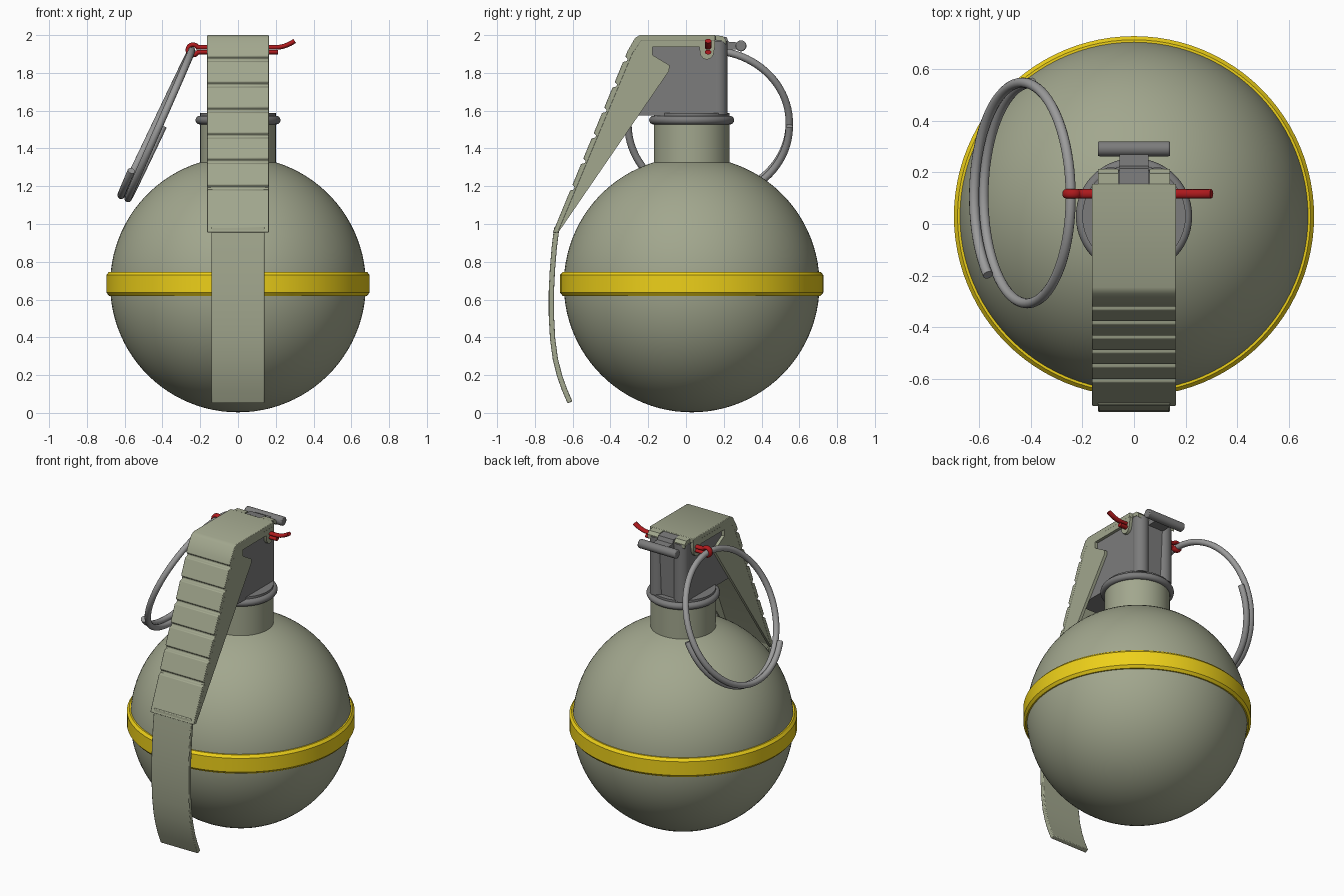
import bpy, bmesh
from math import sin, cos, pi, radians, sqrt, hypot
from mathutils import Vector

if "Cube" in bpy.data.objects:
    bpy.data.objects.remove(bpy.data.objects["Cube"])

CY = 0.03  # body axis position in y


def material(name, rgb):
    m = bpy.data.materials.new(name)
    m.diffuse_color = (*rgb, 1)
    m.use_nodes = True
    m.node_tree.nodes["Principled BSDF"].inputs["Base Color"].default_value = m.diffuse_color
    return m


GREEN = material("olive_green", (0.36, 0.385, 0.27))
YELLOW = material("yellow", (0.85, 0.63, 0.01))
RED = material("red", (0.42, 0.01, 0.012))
DARK = material("dark_grey", (0.2, 0.2, 0.2))
STEEL = material("steel_grey", (0.33, 0.33, 0.33))


def finish(name, bm, mat, bevel=0.0):
    bmesh.ops.remove_doubles(bm, verts=bm.verts, dist=1e-5)
    bmesh.ops.recalc_face_normals(bm, faces=bm.faces)
    me = bpy.data.meshes.new(name)
    bm.to_mesh(me)
    bm.free()
    ob = bpy.data.objects.new(name, me)
    bpy.context.collection.objects.link(ob)
    me.materials.append(mat)
    bpy.ops.object.select_all(action='DESELECT')
    ob.select_set(True)
    bpy.context.view_layer.objects.active = ob
    bpy.ops.object.shade_smooth_by_angle(angle=radians(32))
    if bevel:
        b = ob.modifiers.new("bevel", 'BEVEL')
        b.width, b.segments, b.limit_method = bevel, 2, 'ANGLE'
        b.angle_limit = radians(40)
    return ob


def lathe(name, profile, mat, closed=False, steps=96):
    """Spin (radius, z) points round the body axis."""
    bm = bmesh.new()
    vs = [bm.verts.new((r, CY, z)) for r, z in profile]
    pairs = list(zip(vs, vs[1:])) + ([(vs[-1], vs[0])] if closed else [])
    es = [bm.edges.new(p) for p in pairs]
    bmesh.ops.spin(bm, geom=vs + es, cent=(0, CY, 0), axis=(0, 0, 1),
                   angle=2 * pi, steps=steps, use_merge=True)
    return finish(name, bm, mat)


def prism(name, outline, x0, x1, mat, bevel=0.0):
    """Extrude a (y, z) outline from x0 to x1."""
    bm = bmesh.new()
    f = bm.faces.new([bm.verts.new((x0, y, z)) for y, z in outline])
    ext = bmesh.ops.extrude_face_region(bm, geom=[f])
    bmesh.ops.translate(bm, vec=(x1 - x0, 0, 0),
                        verts=[v for v in ext['geom'] if isinstance(v, bmesh.types.BMVert)])
    return finish(name, bm, mat, bevel)


def circle(cy, cz, r, n=24):
    return [(cy + r * cos(2 * pi * i / n), cz + r * sin(2 * pi * i / n)) for i in range(n)]


def wire(name, points, radius, mat):
    cu = bpy.data.curves.new(name, 'CURVE')
    cu.dimensions, cu.bevel_depth, cu.bevel_resolution = '3D', radius, 4
    cu.use_fill_caps = True
    sp = cu.splines.new('POLY')
    sp.points.add(len(points) - 1)
    for p, co in zip(sp.points, points):
        p.co = (*co, 1)
    cu.materials.append(mat)
    ob = bpy.data.objects.new(name, cu)
    bpy.context.collection.objects.link(ob)
    return ob


# Round body with its neck
R, CZ = 0.677, 0.68
a_end = pi / 2 - 0.3
arc = [-pi / 2 + (a_end + pi / 2) * i / 44 for i in range(45)]
lathe("body", [(R * cos(a), CZ + R * sin(a)) for a in arc]
      + [(0.2, 1.325), (0.2, 1.56), (0, 1.56)], GREEN)

# Yellow belt
lathe("belt", [(0.66, 0.62), (0.683, 0.62), (0.697, 0.637), (0.697, 0.73),
               (0.683, 0.747), (0.66, 0.747)], YELLOW, closed=True)

# Neck collar: round ring and thin washer
lathe("collar_ring", [(0.202 + 0.023 * cos(i * pi / 8), 1.55 + 0.023 * sin(i * pi / 8))
                      for i in range(16)], DARK, closed=True)
lathe("collar_washer", [(0, 1.55), (0.2, 1.55), (0.2, 1.587), (0, 1.587)], DARK)

# Fuze head: wedge block, rear posts and hinge bracket
prism("fuze_head", [(0.155, 1.57), (0.155, 1.955), (-0.2, 1.955), (-0.36, 1.575)],
      -0.14, 0.14, DARK)
for side, s in (("left", -1), ("right", 1)):
    bm = bmesh.new()
    bmesh.ops.create_cone(bm, cap_ends=True, segments=24, radius1=0.05, radius2=0.05, depth=0.39)
    bmesh.ops.translate(bm, verts=bm.verts, vec=(s * 0.09, 0.17, 1.775))
    finish("fuze_post_" + side, bm, DARK)
prism("hinge_bracket", [(0.15, 1.58), (0.195, 1.58), (0.205, 1.925), (0.29, 1.925),
                        (0.29, 1.96), (0.225, 1.965), (0.215, 1.99), (0.15, 1.995)],
      -0.057, 0.057, DARK)
prism("hinge_bar", circle(0.291, 1.943, 0.029), -0.14, 0.14, DARK, 0.006)

# Safety lever: ribbed sheet
top, low = Vector((-0.31, 1.915)), Vector((-0.705, 0.955))
d = (low - top).normalized()
n_in = Vector((-d.y, d.x))  # towards the body
outer = [(0.155, 2.0), (-0.245, 2.0), (-0.27, 1.985), tuple(top)]
for z in (1.88, 1.745, 1.61, 1.475, 1.34, 1.2):
    p = top + d * ((top.y - z) / -d.y)
    for along, depth in ((-0.008, 0), (0, 0.017), (0.012, 0.017), (0.024, 0)):
        outer.append(tuple(p + d * along + n_in * depth))
inner = [(-0.677, 0.955), (-0.282, 1.903), (-0.235, 1.97), (0.155, 1.97)]
prism("lever_sheet", outer + [tuple(low)] + inner, -0.163, 0.163, GREEN, 0.004)

# Lever side walls with the ear for the pin, and rear tabs
wall = [(0.153, 1.985), (-0.24, 1.985), (-0.292, 1.905), (-0.69, 0.955), (-0.676, 0.955),
        (-0.09, 1.81), (-0.087, 1.84), (-0.177, 1.894), (-0.177, 1.937), (0.07, 1.937),
        (0.076, 1.895), (0.09, 1.877), (0.11, 1.87), (0.13, 1.877), (0.145, 1.895), (0.153, 1.94)]
for side, s in (("left", -1), ("right", 1)):
    prism("lever_wall_" + side, wall, s * 0.142, s * 0.162, GREEN)
    prism("lever_tab_" + side, [(0.14, 1.975), (0.14, 2.0), (0.195, 1.995), (0.212, 1.975),
                                (0.212, 1.95), (0.19, 1.97)], s * 0.06, s * 0.14, GREEN)

# Curved lever tail
path = [Vector(p) for p in ((-0.698, 0.985), (-0.711, 0.88), (-0.721, 0.76), (-0.727, 0.64),
                            (-0.727, 0.52), (-0.720, 0.39), (-0.705, 0.28), (-0.682, 0.19),
                            (-0.657, 0.12), (-0.627, 0.05))]
back = []
for i, p in enumerate(path):
    t = (path[min(i + 1, len(path) - 1)] - path[max(i - 1, 0)]).normalized()
    back.append(p + Vector((-t.y, t.x)) * 0.028)
prism("lever_tail", [tuple(p) for p in path + back[::-1]], -0.14, 0.14, GREEN, 0.005)

# Split pin: doubled wire with an eye on the left and one bent end
eye = [(-0.238 + 0.027 * cos(a), 0, 1.922 + 0.027 * sin(a))
       for a in [radians(30 + 300 * i / 24) for i in range(25)]]
tip = [(0.3 - 0.1 * (1 - t), 0, 1.935 + 0.034 * t * t) for t in [i / 8 for i in range(9)]]
pin = wire("split_pin", tip[::-1] + [(-0.2, 0, 1.935)] + eye
           + [(-0.2, 0, 1.91), (0.212, 0, 1.91)], 0.0125, RED)
pin.location.y = 0.117
pin.scale.y = 1.4

# Pull ring: wire coil with overlapping ends, hanging from the eye
RR = 0.427
down = Vector((-0.416, 0, -0.909))
normal = Vector((-0.909, 0, 0.416))
centre = Vector((-0.243, 0.12, 1.918)) + down * RR
coil = []
for i in range(121):
    t = i / 120
    a = radians(228 - 498 * t)
    coil.append(centre + RR * (-down * cos(a) + Vector((0, sin(a), 0)))
                + normal * (0.028 - 0.056 * t))
wire("pull_ring", coil, 0.0195, STEEL)
